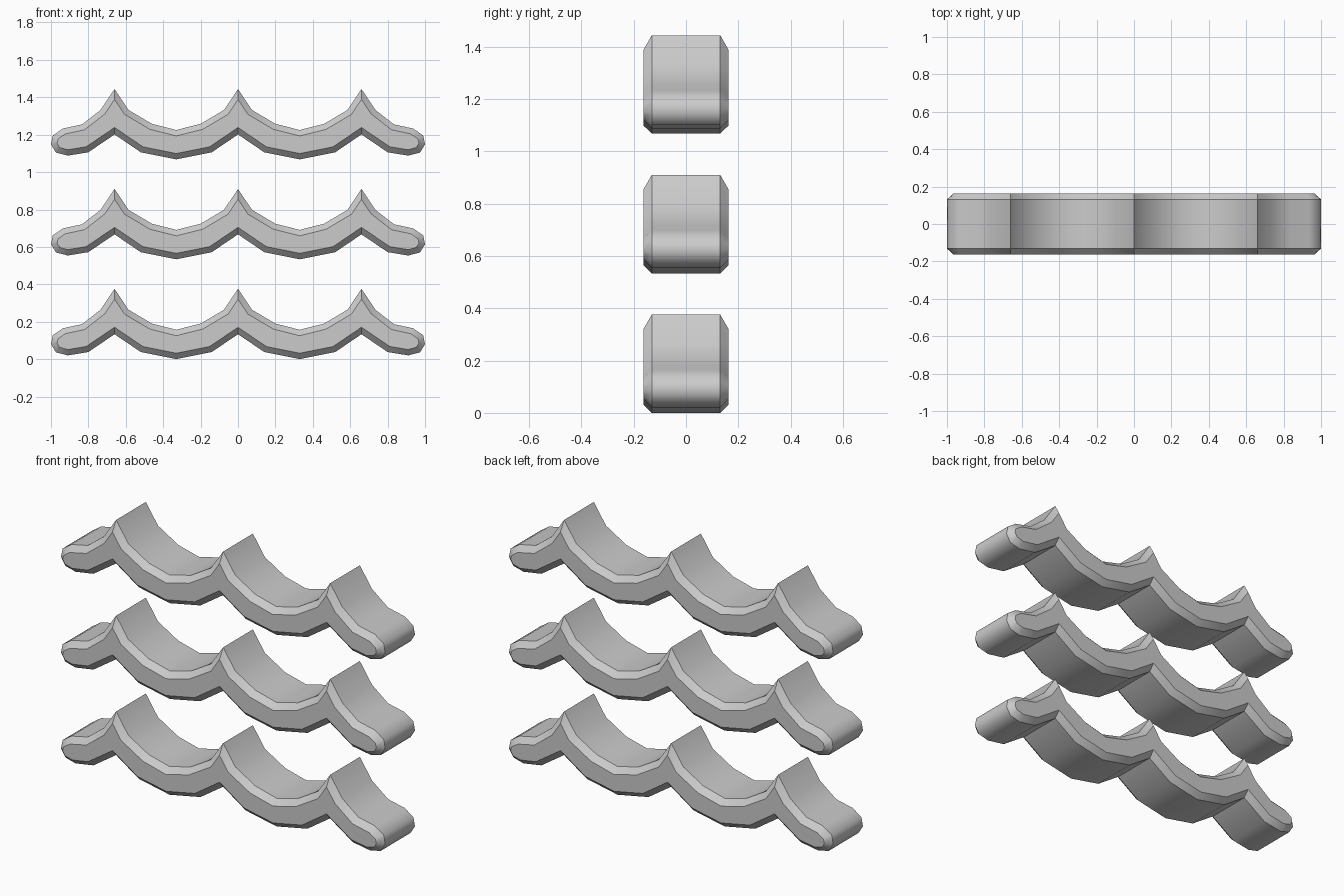
import bpy, bmesh
from mathutils import Vector

if "Cube" in bpy.data.objects:
    bpy.data.objects.remove(bpy.data.objects["Cube"])

# Left half of the wave outline (x, z), from top centre round the end to bottom centre
HALF = [(0, .376), (-.075, .264), (-.2, .19), (-.33, .157), (-.46, .19),
        (-.585, .264), (-.66, .376), (-.735, .264), (-.834, .187),
        (-.936, .165), (-.99, .128), (-1, .08), (-.973, .036), (-.91, .02),
        (-.8, .038), (-.66, .133), (-.52, .038), (-.33, 0), (-.14, .038), (0, .133)]
OUTLINE = [Vector(p) for p in HALF + [(-x, z) for x, z in HALF[-2:0:-1]]]
CHAMFER = .031
SPACING = .534


def inset(points, d):
    """Offset a counter-clockwise outline inward with mitred corners."""
    result = []
    for i, p in enumerate(points):
        a = (p - points[i - 1]).normalized()
        b = (points[(i + 1) % len(points)] - p).normalized()
        na, nb = Vector((-a.y, a.x)), Vector((-b.y, b.x))
        result.append(p + (na + nb) * d / (1 + na.dot(nb)))
    return result


def wave_mesh():
    bm = bmesh.new()
    inner = inset(OUTLINE, CHAMFER)
    # Four rings: front face, front edge, back edge, back face
    rings = [[bm.verts.new((p.x, y, p.y)) for p in pts]
             for pts, y in ((inner, -.163), (OUTLINE, -.131),
                            (OUTLINE, .131), (inner, .163))]
    n = len(OUTLINE)
    for r, s in zip(rings, rings[1:]):
        for i in range(n):
            j = (i + 1) % n
            bm.faces.new((r[i], r[j], s[j], s[i]))
    caps = [bm.faces.new(rings[0]), bm.faces.new(rings[-1])]
    bmesh.ops.recalc_face_normals(bm, faces=bm.faces)
    for f in bm.faces:
        f.smooth = f not in caps
    # Sharp chamfer borders and wave crests, smooth everywhere else
    crests = (-.66, 0, .66)
    for ring in rings:
        for i in range(n):
            bm.edges.get((ring[i - 1], ring[i])).smooth = False
    for r, s in zip(rings, rings[1:]):
        for i in range(n):
            if any(abs(OUTLINE[i].x - c) < .001 for c in crests):
                bm.edges.get((r[i], s[i])).smooth = False
    bmesh.ops.triangulate(bm, faces=caps)
    mesh = bpy.data.meshes.new("wave_bar")
    bm.to_mesh(mesh)
    bm.free()
    return mesh


# Three stacked wave bars
mesh = wave_mesh()
for k, name in enumerate(("lower_wave", "middle_wave", "upper_wave")):
    bar = bpy.data.objects.new(name, mesh)
    bar.location.z = k * SPACING
    bpy.context.collection.objects.link(bar)
